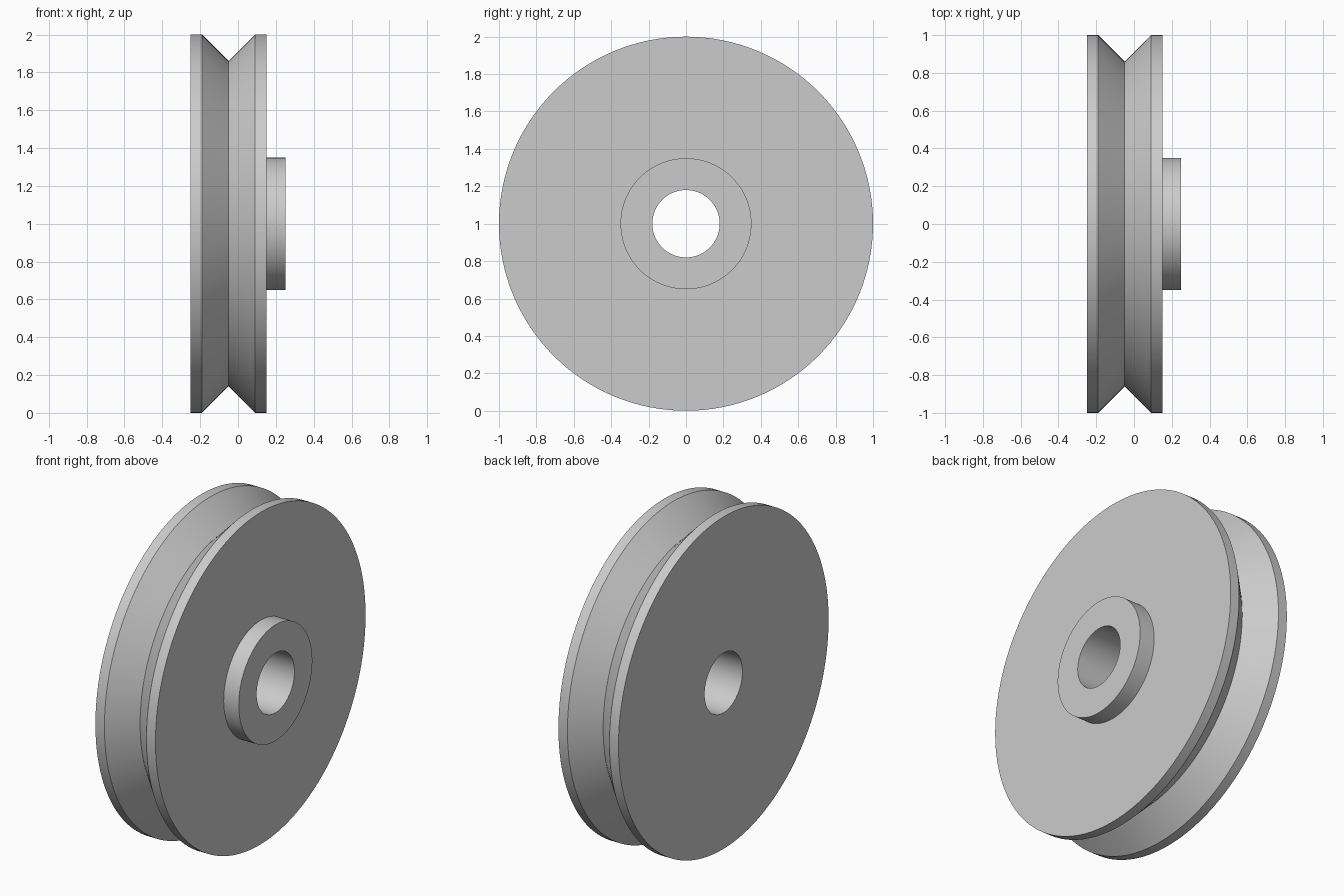
import bpy, bmesh, math

cube = bpy.data.objects.get("Cube")
if cube:
    bpy.data.objects.remove(cube, do_unlink=True)

SEGMENTS = 128
AXLE_HEIGHT = 1.0

# Closed half section as (x along axle, radius)
section = [
    (-0.25, 0.18), (-0.25, 1.0),                 # plain side
    (-0.19, 1.0), (-0.05, 0.86), (0.09, 1.0),    # V groove
    (0.15, 1.0), (0.15, 0.35),                   # hub side
    (0.25, 0.35), (0.25, 0.18),                  # hub and bore
]

# Revolve the section around the axle
bm = bmesh.new()
rings = []
for i in range(SEGMENTS):
    a = 2 * math.pi * i / SEGMENTS
    rings.append([bm.verts.new((x, r * math.sin(a), AXLE_HEIGHT + r * math.cos(a)))
                  for x, r in section])
for i, ring in enumerate(rings):
    following = rings[(i + 1) % SEGMENTS]
    for j in range(len(section)):
        k = (j + 1) % len(section)
        bm.faces.new((ring[j], ring[k], following[k], following[j]))
bmesh.ops.recalc_face_normals(bm, faces=bm.faces)
mesh = bpy.data.meshes.new("pulley_wheel")
bm.to_mesh(mesh)
bm.free()

# Plain grey metal
grey = bpy.data.materials.new("light grey")
grey.use_nodes = True
colour = (0.6, 0.6, 0.6, 1)
grey.diffuse_color = colour
grey.node_tree.nodes["Principled BSDF"].inputs["Base Color"].default_value = colour
mesh.materials.append(grey)

wheel = bpy.data.objects.new("pulley_wheel", mesh)
bpy.context.collection.objects.link(wheel)
bpy.ops.object.select_all(action="DESELECT")
wheel.select_set(True)
bpy.context.view_layer.objects.active = wheel
bpy.ops.object.shade_smooth_by_angle(angle=math.radians(30))
